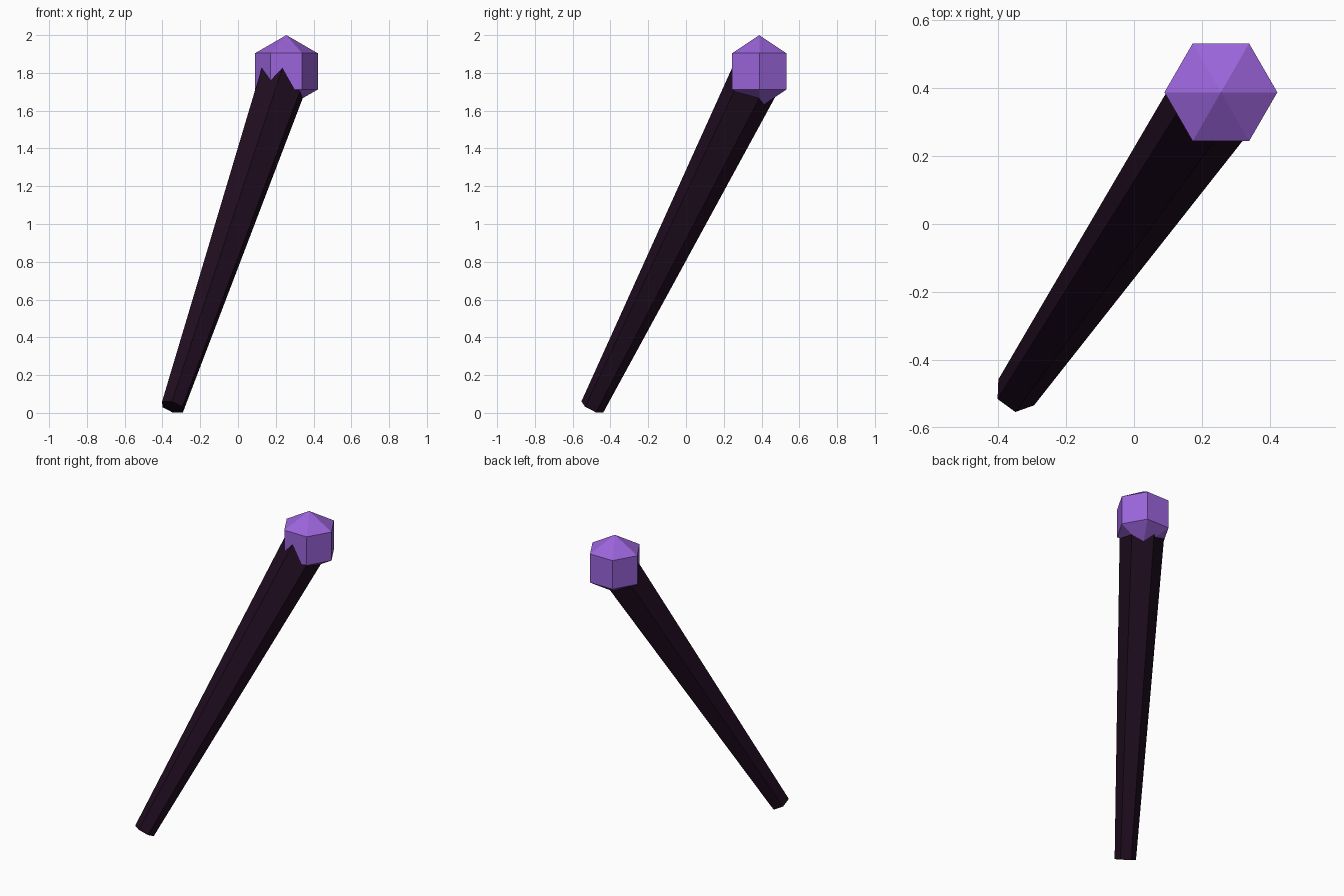
import bpy, math
from mathutils import Vector, Matrix

if "Cube" in bpy.data.objects:
    bpy.data.objects.remove(bpy.data.objects["Cube"])


def material(name, rgb):
    m = bpy.data.materials.new(name)
    m.diffuse_color = (*rgb, 1)
    m.use_nodes = True
    m.node_tree.nodes["Principled BSDF"].inputs["Base Color"].default_value = m.diffuse_color
    return m


purple = material("gem purple", (0.33, 0.13, 0.71))
dark = material("dark wood", (0.014, 0.004, 0.014))

foot = Vector((-0.347, -0.496, 0.031))
head = Vector((0.256, 0.388, 1.808))

# Gem: six-sided faceted ball, corners pointing front and back
bpy.ops.mesh.primitive_uv_sphere_add(segments=6, ring_count=3, radius=0.192,
                                     location=head, rotation=(0, 0, math.radians(90)))
gem = bpy.context.object
gem.name = "gem"
gem.data.materials.append(purple)

# Shaft: leaning hexagonal taper, running from the foot into the gem
axis = (head - foot).normalized()
side = Vector((-axis.y, axis.x, 0)).normalized()
frame = Matrix((side, axis.cross(side), axis)).transposed().to_4x4()
roll = Matrix.Rotation(math.radians(28), 4, 'Z')
bpy.ops.mesh.primitive_cone_add(vertices=6, radius1=0.065, radius2=0.139,
                                depth=(head - foot).length)
shaft = bpy.context.object
shaft.name = "shaft"
shaft.matrix_world = Matrix.Translation((foot + head) / 2) @ frame @ roll
shaft.data.materials.append(dark)

# Flat facets throughout
for ob in (gem, shaft):
    for p in ob.data.polygons:
        p.use_smooth = False
